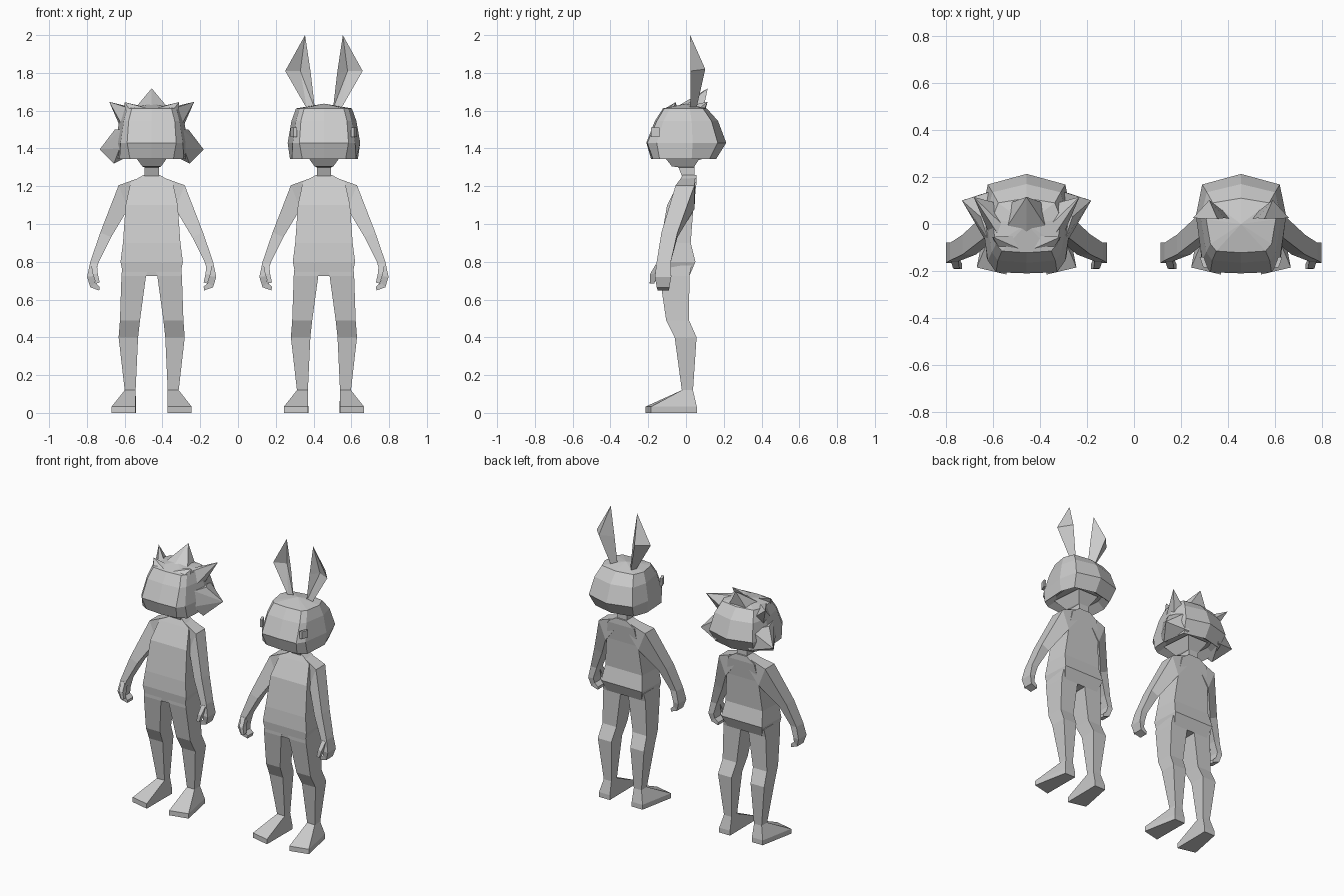
import bpy, bmesh

if "Cube" in bpy.data.objects:
    bpy.data.objects.remove(bpy.data.objects["Cube"])


def finish(name, bm, cx, both=False):
    """Turn a bmesh into an object; optionally mirror it about the figure's centre line."""
    if both:
        copy = bmesh.ops.duplicate(bm, geom=bm.verts[:] + bm.edges[:] + bm.faces[:])
        for g in copy["geom"]:
            if isinstance(g, bmesh.types.BMVert):
                g.co.x = -g.co.x
    bmesh.ops.recalc_face_normals(bm, faces=bm.faces)
    me = bpy.data.meshes.new(name)
    bm.to_mesh(me)
    bm.free()
    ob = bpy.data.objects.new(name, me)
    ob.location.x = cx
    bpy.context.collection.objects.link(ob)
    return ob


def loft(name, rings, cx, both=False, top=None, bottom=None):
    """Skin a list of rings of 3D points; ends are flat or run to an apex."""
    bm = bmesh.new()
    rs = [[bm.verts.new(p) for p in r] for r in rings]
    n = len(rs[0])
    for a, b in zip(rs, rs[1:]):
        for i in range(n):
            bm.faces.new((a[i], a[(i + 1) % n], b[(i + 1) % n], b[i]))
    for ring, apex in ((rs[0], bottom), (rs[-1], top)):
        if apex:
            v = bm.verts.new(apex)
            for i in range(n):
                bm.faces.new((ring[i], ring[(i + 1) % n], v))
        else:
            bm.faces.new(ring)
    return finish(name, bm, cx, both)


def hull(name, pts, cx, both=False):
    bm = bmesh.new()
    for p in pts:
        bm.verts.new(p)
    res = bmesh.ops.convex_hull(bm, input=bm.verts)
    return finish(name, bm, cx, both)


def trapezoid(z, xf, xb, yf, yb):
    return [(-xf, yf, z), (xf, yf, z), (xb, yb, z), (-xb, yb, z)]


def box_ring(z, x0, x1, y0, y1):
    return [(x0, y0, z), (x1, y0, z), (x1, y1, z), (x0, y1, z)]


def arm_ring(xo, zo, xi, zi, yf, yb):
    return [(xo, yf, zo), (xo, yb, zo), (xi, yb, zi), (xi, yf, zi)]


def head_ring(z, *half):
    """Half outline from front centre to back centre, mirrored to a full ring."""
    return [(x, y, z) for x, y in half] + [(-x, y, z) for x, y in half[-2:0:-1]]


def figure(tag, cx):
    # Torso
    loft(tag + "_torso", [trapezoid(0.725, .150, .13, -.138, .018),
                          trapezoid(0.80, .165, .155, -.145, .05),
                          trapezoid(0.90, .152, .14, -.135, .025),
                          trapezoid(1.10, .138, .12, -.10, .04),
                          trapezoid(1.22, .112, .10, -.04, .056),
                          trapezoid(1.26, .042, .042, -.018, .055)], cx)
    # Neck flaring into the jaw
    loft(tag + "_neck", [trapezoid(1.25, .038, .038, -.02, .045),
                         trapezoid(1.30, .038, .038, -.04, .045),
                         trapezoid(1.305, .05, .04, -.075, .045),
                         trapezoid(1.375, .10, .08, -.13, .09)], cx)
    # Legs
    loft(tag + "_legs", [box_ring(.12, .085, .143, -.022, .037),
                         box_ring(.40, .072, .175, -.06, .056),
                         box_ring(.49, .062, .168, -.105, .016),
                         box_ring(.725, .03, .16, -.14, .018),
                         box_ring(.78, .01, .155, -.14, .03)], cx, True)
    # Feet
    sole = [(.083, .057), (.165, .057), (.212, -.185), (.085, -.215)]
    ankle = [(.085, .037), (.143, .037), (.143, -.022), (.085, -.022)]
    loft(tag + "_feet", [[(x, y, 0) for x, y in sole],
                         [(x, y, .033) for x, y in sole],
                         [(x, y, .12) for x, y in ankle]], cx, True)
    # Arms and curled hands
    loft(tag + "_arms", [arm_ring(.05, 1.25, .05, 1.18, -.02, .05),
                         arm_ring(.175, 1.205, .125, 1.08, -.055, .045),
                         arm_ring(.272, .955, .215, .93, -.13, -.045),
                         arm_ring(.325, .80, .28, .80, -.155, -.08)], cx, True)
    loft(tag + "_hands", [arm_ring(.325, .80, .28, .80, -.155, -.08),
                          arm_ring(.342, .72, .303, .725, -.165, -.078),
                          arm_ring(.325, .665, .300, .69, -.155, -.088),
                          arm_ring(.278, .648, .275, .668, -.15, -.09)], cx, True)
    loft(tag + "_thumbs", [arm_ring(.322, .79, .29, .79, -.158, -.12),
                           arm_ring(.312, .735, .285, .735, -.19, -.15),
                           arm_ring(.295, .685, .275, .69, -.192, -.168)], cx, True)
    # Head with a hollowed underside
    loft(tag + "_head", [
        head_ring(1.385, (0, -.13), (.08, -.125), (.12, -.09), (.13, .03), (.11, .09), (0, .11)),
        head_ring(1.345, (0, -.185), (.115, -.175), (.17, -.14), (.18, .03), (.145, .125), (0, .16)),
        head_ring(1.43, (0, -.21), (.13, -.205), (.165, -.155), (.192, .035), (.165, .168), (0, .213)),
        head_ring(1.545, (0, -.165), (.122, -.155), (.148, -.12), (.172, .03), (.145, .135), (0, .17)),
        head_ring(1.612, (0, -.122), (.105, -.115), (.13, -.085), (.148, .02), (.12, .09), (0, .11))],
        cx, top=(0, .0, 1.637), bottom=(0, 0, 1.385))


# Long-eared figure
RX = .455
figure("long_eared", RX)
tip, outer, inner = (.10, .022, 2.0), (.205, .025, 1.81), (.07, .025, 1.80)
ridge, crease = (.135, .102, 1.82), (.125, .06, 1.81)
low = [(.048, .022, 1.61), (.09, .022, 1.61), (.075, .055, 1.61)]
bm = bmesh.new()
V = [bm.verts.new(p) for p in (tip, outer, inner, ridge, crease, *low)]
for f in ((0, 1, 4), (0, 4, 2), (1, 6, 4), (4, 6, 5), (4, 5, 2),
          (0, 3, 1), (0, 2, 3), (1, 3, 7, 6), (2, 5, 7, 3), (5, 6, 7)):
    bm.faces.new([V[i] for i in f])
finish("long_ears", bm, RX, True)
# Thin eye plates at the sides of the face
hull("eye_plates", [(x + dx, y, z) for x, y in ((.142, -.185), (.158, -.14))
                    for z in (1.46, 1.51) for dx in (0, .018)], RX, True)

# Spiky-haired figure
LX = -.457
figure("spiky", LX)
hull("crown_spike", [(-.095, -.03, 1.605), (.095, -.03, 1.605), (.07, .09, 1.60),
                     (-.07, .09, 1.60), (0, -.05, 1.62), (0, .115, 1.718)], LX)
hull("ear_spikes", [(.095, -.01, 1.615), (.155, -.05, 1.52), (.11, -.06, 1.61),
                    (.13, .09, 1.57), (.165, .05, 1.51), (.225, .115, 1.647)], LX, True)
hull("cheek_spikes", [(.165, -.06, 1.50), (.17, -.08, 1.40), (.13, .145, 1.50),
                      (.12, .15, 1.36), (.195, .03, 1.50), (.275, .10, 1.395),
                      (.20, -.01, 1.32)], LX, True)
# Brow tufts over the forehead
hull("brow_tufts", [(.02, -.11, 1.612), (.11, -.11, 1.60), (.14, -.07, 1.60),
                    (.06, -.05, 1.625), (.145, -.055, 1.645)], LX, True)
